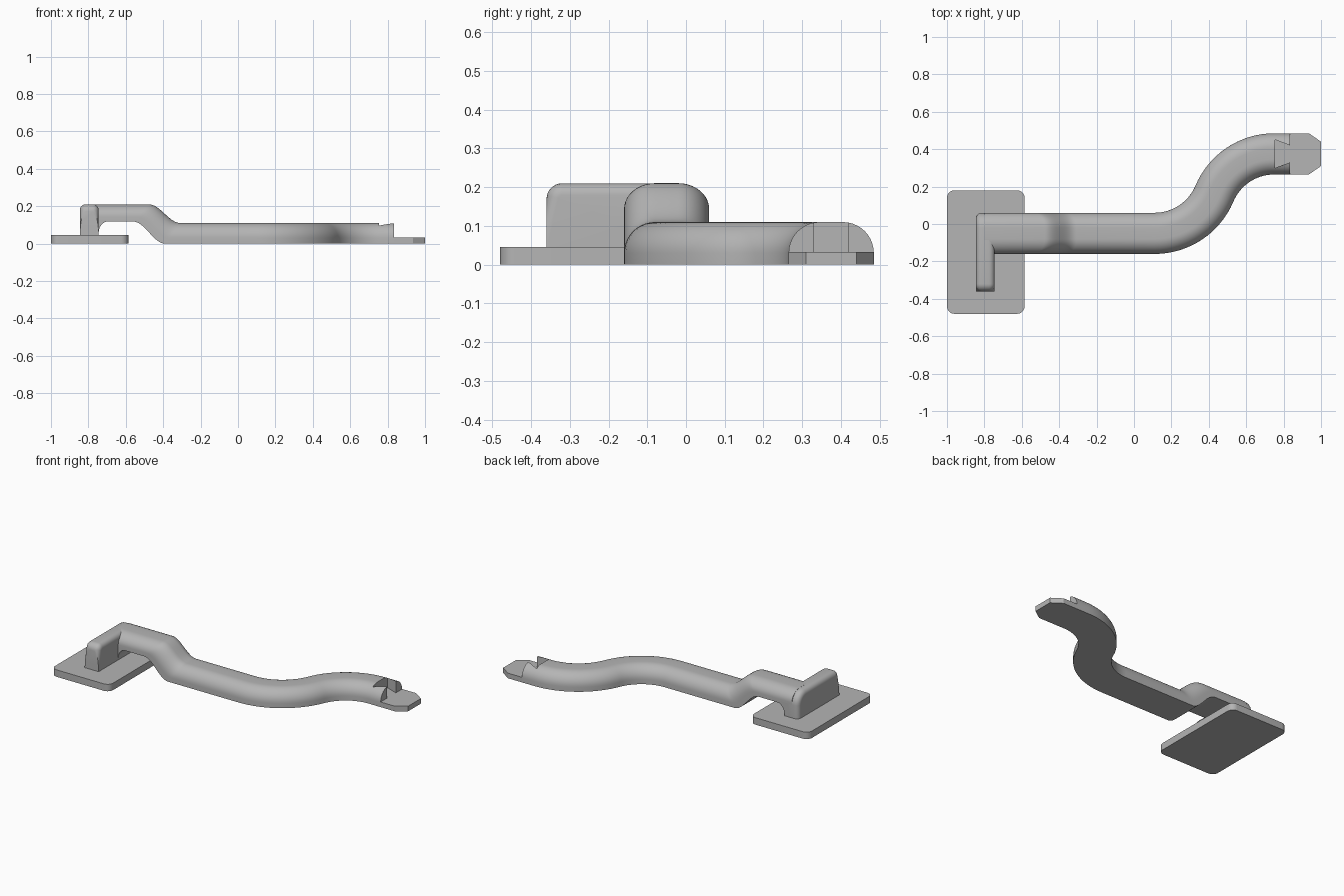
import bpy
import bmesh
from math import sin, cos, pi, atan2, radians
from mathutils import Vector

if "Cube" in bpy.data.objects:
    bpy.data.objects.remove(bpy.data.objects["Cube"], do_unlink=True)

grey = bpy.data.materials.new("plain grey")
grey.use_nodes = True
colour = (0.46, 0.46, 0.46, 1)
grey.diffuse_color = colour
grey.node_tree.nodes["Principled BSDF"].inputs["Base Color"].default_value = colour


def finish(bm, name, smooth=True):
    bmesh.ops.recalc_face_normals(bm, faces=bm.faces)
    mesh = bpy.data.meshes.new(name)
    bm.to_mesh(mesh)
    bm.free()
    mesh.materials.append(grey)
    ob = bpy.data.objects.new(name, mesh)
    bpy.context.collection.objects.link(ob)
    bpy.ops.object.select_all(action='DESELECT')
    ob.select_set(True)
    bpy.context.view_layer.objects.active = ob
    if smooth:
        bpy.ops.object.shade_smooth_by_angle(angle=radians(35))
    return ob


def rounded(corners, steps=8):
    """Outline from (x, y, radius) right-angled corners."""
    out = []
    for i, (x, y, r) in enumerate(corners):
        p = Vector((x, y))
        if r == 0:
            out.append(p)
            continue
        a = (Vector(corners[i - 1][:2]) - p).normalized()
        b = (Vector(corners[(i + 1) % len(corners)][:2]) - p).normalized()
        c = p + r * (a + b)
        for k in range(steps + 1):
            t = k / steps * pi / 2
            out.append(c - r * (b * cos(t) + a * sin(t)))
    return out


def prism(outline, axis, lo, hi):
    """Extrude a 2D outline along the axis 0, 1 or 2."""
    bm = bmesh.new()
    verts = []
    for u, v in outline:
        co = [u, v]
        co.insert(axis, lo)
        verts.append(bm.verts.new(co))
    cap = bm.faces.new(verts)
    new = bmesh.ops.extrude_face_region(bm, geom=[cap])["geom"]
    move = Vector((0, 0, 0))
    move[axis] = hi - lo
    bmesh.ops.translate(bm, vec=move, verts=[g for g in new if isinstance(g, bmesh.types.BMVert)])
    return bm


# Base plate
x0, x1, y0, y1, r = -1, -0.585, -0.48, 0.18, 0.04
finish(prism(rounded([(x0, y0, r), (x1, y0, r), (x1, y1, r), (x0, y1, r)]), 2, 0, 0.045), "base_plate")

# Upright leg with softened upper edges
top = 0.21
bm = prism(rounded([(-0.36, 0.04, 0), (0.06, 0.04, 0), (0.06, top, 0.08), (-0.36, top, 0.04)]),
           0, -0.845, -0.745)
edges = []
for e in bm.edges:
    a, b = (v.co for v in e.verts)
    mid = (a + b) / 2
    if abs(a.x - b.x) < 0.001 and (mid.z > 0.17 or mid.y > 0.05):
        edges.append(e)
bmesh.ops.bevel(bm, geom=edges, offset=0.03, segments=5, profile=0.5, affect='EDGES')
finish(bm, "upright_leg")

# Curved web under the raised arm
web = [(-0.78, 0.04), (-0.745, 0.04)]
for k in range(9):
    t = k / 8 * pi / 2
    web.append((-0.69 - 0.055 * cos(t), 0.058 + 0.062 * sin(t)))
web += [(-0.69, 0.13), (-0.78, 0.13)]
finish(prism(web, 1, -0.16, 0.06), "leg_web")

# Arm: domed section swept down a step and round an S bend
HALF, HEIGHT = 0.11, 0.11
section = rounded([(-HALF, 0, 0), (HALF, 0, 0), (HALF, HEIGHT, 0.08), (-HALF, HEIGHT, 0.08)], 10)
yA, yB, xA, xB = -0.05, 0.375, 0.11, 0.75
theta = 2 * atan2(yB - yA, xB - xA)
R = (xB - xA) / (2 * sin(theta))
# stations hold x, y, z, heading, lean, height scale
stations = [(-0.80, yA, 0.118, 0, 0, 0.84)]
for k in range(17):
    t = k / 16
    drop = 0.5 + 0.5 * cos(pi * t)
    stations.append((-0.56 + 0.17 * t, yA, 0.118 * drop, 0, 0.75, 1 - 0.16 * drop))
bend = [theta * k / 16 for k in range(17)]
for a in bend:
    stations.append((xA + R * sin(a), yA + R * (1 - cos(a)), 0, a, 0, 1))
for a in reversed(bend[:-1]):
    stations.append((xB - R * sin(a), yB - R * (1 - cos(a)), 0, a, 0, 1))
stations.append((0.835, yB, 0, 0, 0, 1))

bm = bmesh.new()
rings = []
for x, y, z, a, lean, scale in stations:
    rings.append([bm.verts.new((x - s * sin(a) + lean * h, y + s * cos(a), z + h * scale))
                  for s, h in section])
n = len(section)
for p, q in zip(rings, rings[1:]):
    for i in range(n):
        j = (i + 1) % n
        bm.faces.new((p[i], p[j], q[j], q[i]))
bm.faces.new(rings[0])
bm.faces.new(rings[-1])
arm = finish(bm, "arm", smooth=False)

# Dovetail notch cut in the arm end, flaring inwards
slope = 0.03 / 0.08
reach = 0.05
wide, narrow = 0.075, 0.045 - slope * reach
notch = [(0.755, yB - wide), (0.835 + reach, yB - narrow), (0.835 + reach, yB + narrow), (0.755, yB + wide)]
cutter = finish(prism(notch, 2, 0.033, 0.2), "notch_cutter", smooth=False)
cutter.hide_render = True
mod = arm.modifiers.new("notch", 'BOOLEAN')
mod.operation = 'DIFFERENCE'
mod.solver = 'EXACT'
mod.object = cutter
bpy.ops.object.select_all(action='DESELECT')
arm.select_set(True)
bpy.context.view_layer.objects.active = arm
bpy.ops.object.modifier_apply(modifier=mod.name)
bpy.data.objects.remove(cutter, do_unlink=True)
bpy.ops.object.shade_smooth_by_angle(angle=radians(35))

# Flat tongue with clipped corners
half = [(0.83, HALF), (0.935, HALF), (1.0, 0.065)]
tongue = [(x, yB + w) for x, w in half] + [(x, yB - w) for x, w in reversed(half)]
finish(prism(tongue, 2, 0, 0.033), "end_tongue", smooth=False)
